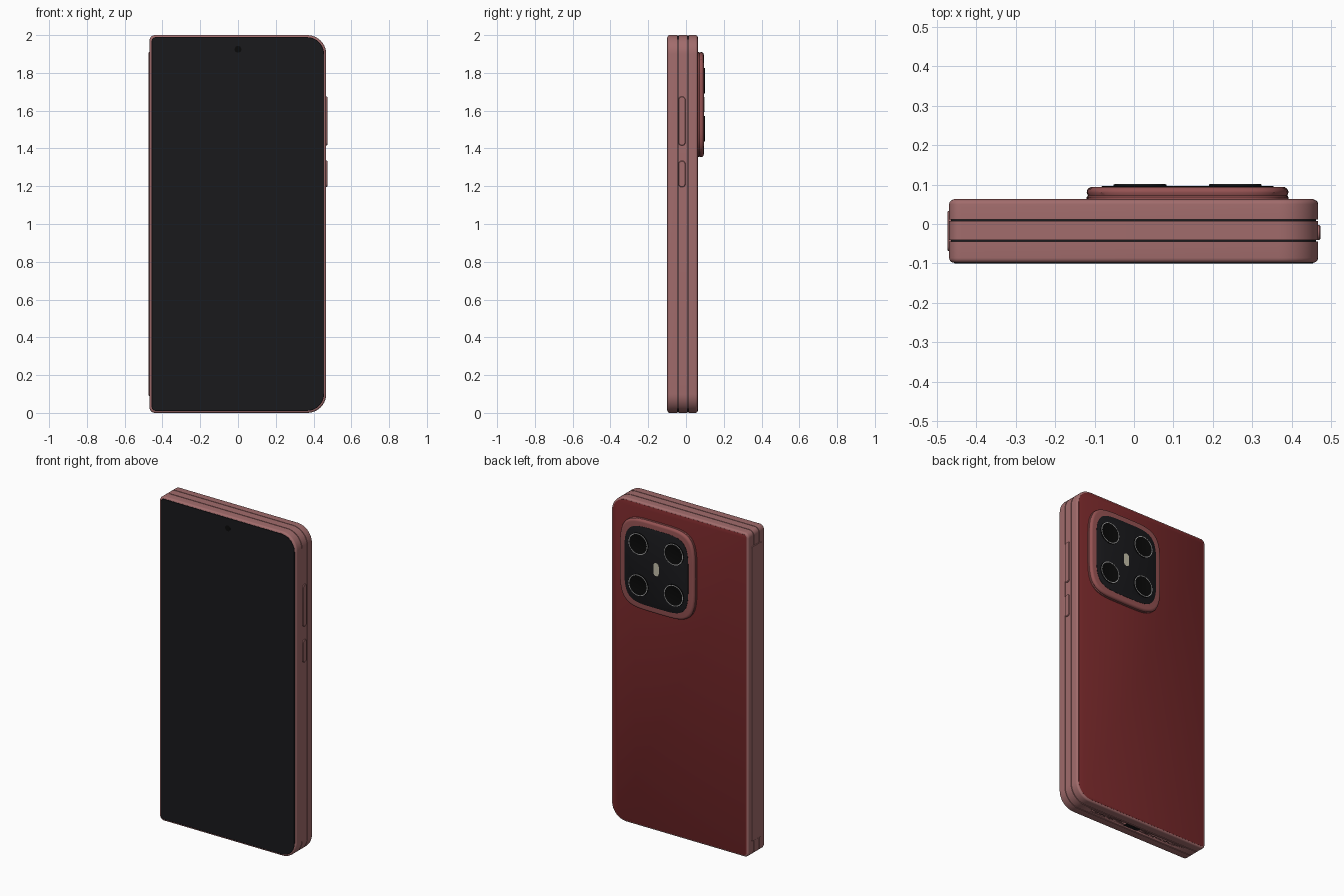
import bpy, bmesh, math

if "Cube" in bpy.data.objects:
    bpy.data.objects.remove(bpy.data.objects["Cube"])


def material(name, rgb):
    m = bpy.data.materials.new(name)
    m.diffuse_color = (*rgb, 1)
    m.use_nodes = True
    m.node_tree.nodes["Principled BSDF"].inputs["Base Color"].default_value = m.diffuse_color
    return m


FRAME = material("rose_metal", (0.36, 0.15, 0.15))
RING = material("deep_rose", (0.30, 0.085, 0.085))
RED = material("red_back", (0.19, 0.022, 0.024))
BLACK = material("black_glass", (0.010, 0.010, 0.012))
LENS = material("lens_black", (0.003, 0.003, 0.003))
SILVER = material("silver", (0.35, 0.35, 0.35))
CREAM = material("cream", (0.55, 0.52, 0.40))

# How (u, v, w) maps to the world; w is the extrusion direction
ALONG_Y = lambda u, v, w: (u, w, v)
ALONG_X = lambda u, v, w: (w, u, v)
ALONG_Z = lambda u, v, w: (u, v, w)


def rounded(u0, u1, v0, v1, r_left, r_right, steps=10):
    """Outline function of inset: rounded rectangle with left/right radii."""
    def at(d):
        pts = []
        for k, (su, sv) in enumerate([(1, 1), (-1, 1), (-1, -1), (1, -1)]):
            r = max((r_right if su > 0 else r_left) - d, 0.001)
            cu = u1 - d - r if su > 0 else u0 + d + r
            cv = v1 - d - r if sv > 0 else v0 + d + r
            for i in range(steps + 1):
                a = math.pi / 2 * (k + i / steps)
                pts.append((cu + r * math.cos(a), cv + r * math.sin(a)))
        return pts
    return at


def squircle(cu, cv, ru, rv, n=4.5, count=72):
    def at(d):
        pts = []
        for i in range(count):
            c, s = math.cos(math.tau * i / count), math.sin(math.tau * i / count)
            pts.append((cu + (ru - d) * math.copysign(abs(c) ** (2 / n), c),
                        cv + (rv - d) * math.copysign(abs(s) ** (2 / n), s)))
        return pts
    return at


def circle(cu, cv, r, count=40):
    return squircle(cu, cv, r, r, 2, count)


def loft(name, shapes, layers, axis, mat, closed=False):
    """Stack insets of each outline at the given depths: layers = (inset, w)."""
    bm = bmesh.new()
    for shape in shapes:
        rings = [[bm.verts.new(axis(u, v, w)) for u, v in shape(d)] for d, w in layers]
        pairs = list(zip(rings, rings[1:]))
        if closed:
            pairs.append((rings[-1], rings[0]))
        else:
            bm.faces.new(rings[0])
            bm.faces.new(rings[-1])
        for a, b in pairs:
            for i in range(len(a)):
                j = (i + 1) % len(a)
                bm.faces.new((a[i], a[j], b[j], b[i]))
    bmesh.ops.recalc_face_normals(bm, faces=bm.faces)
    me = bpy.data.meshes.new(name)
    bm.to_mesh(me)
    bm.free()
    ob = bpy.data.objects.new(name, me)
    bpy.context.collection.objects.link(ob)
    me.materials.append(mat)
    bpy.ops.object.select_all(action='DESELECT')
    ob.select_set(True)
    bpy.context.view_layer.objects.active = ob
    bpy.ops.object.shade_smooth_by_angle(angle=math.radians(35))
    return ob


def round_over(r, edge, direction, steps=5):
    """Quarter-round edge layers ending at depth `edge`."""
    return [(r * (1 - math.cos(a)), edge - direction * r * (1 - math.sin(a)))
            for a in (math.pi / 2 * i / steps for i in range(steps + 1))]


# Three folded slabs with thin seams, and the dark core seen in the seams
body = rounded(-0.469, 0.467, 0, 2, 0.03, 0.10)
loft("front_slab", [body], [(0, -0.045)] + round_over(0.012, -0.098, -1), ALONG_Y, FRAME)
middle = loft("middle_slab", [body], [(0, -0.041), (0, 0.008)], ALONG_Y, FRAME)
loft("back_slab", [body], [(0, 0.012)] + round_over(0.012, 0.062, 1), ALONG_Y, FRAME)
loft("seam_core", [body], [(0.005, -0.055), (0.005, 0.02)], ALONG_Y, BLACK)

# Charging port and speaker holes cut in the bottom edge
port = rounded(-0.055, 0.055, -0.032, -0.001, 0.015, 0.015, 6)
holes = [circle(s * (0.13 + 0.03 * i), -0.0165, 0.006, 12) for s in (-1, 1) for i in range(6)]
cutter = loft("port_cutter", [port] + holes, [(0, -0.02), (0, 0.01)], ALONG_Z, BLACK)
cutter.hide_render = True
mod = middle.modifiers.new("ports", 'BOOLEAN')
mod.operation, mod.object, mod.solver = 'DIFFERENCE', cutter, 'EXACT'
bpy.context.view_layer.objects.active = middle
bpy.ops.object.modifier_apply(modifier="ports")
bpy.data.objects.remove(cutter)

# Cover screen, selfie camera and back panel
panel = rounded(-0.457, 0.456, 0.011, 1.989, 0.02, 0.09)
loft("cover_screen", [panel], [(0, -0.09), (0, -0.0985), (0.002, -0.1)], ALONG_Y, BLACK)
loft("selfie_camera", [circle(0, 1.925, 0.018)], [(0, -0.095), (0, -0.1005)], ALONG_Y, LENS)
loft("back_panel", [panel], [(0, 0.05), (0, 0.0625), (0.002, 0.0635)], ALONG_Y, RED)

# Hinge cover on the fold side
spine = rounded(-0.068, 0.033, 0.09, 1.91, 0.012, 0.012, 4)
loft("hinge_cover", [spine], [(0, -0.464), (0, -0.4715), (0.002, -0.473)], ALONG_X, FRAME)

# Side buttons
for name, z0, z1 in (("volume_button", 1.415, 1.675), ("power_button", 1.195, 1.335)):
    shape = rounded(-0.040, -0.003, z0, z1, 0.018, 0.018, 8)
    loft(name, [shape], [(0, 0.46), (0, 0.470), (0.003, 0.473)], ALONG_X, FRAME)

# Camera island: stepped base, raised ring, glass plate
CX, CZ = 0.136, 1.632
island = squircle(CX, CZ, 0.256, 0.278)
loft("camera_island", [island],
     [(0, 0.055), (0, 0.068), (0.003, 0.072)] + round_over(0.014, 0.094, 1), ALONG_Y, RING)
loft("camera_glass", [squircle(CX, CZ, 0.218, 0.24)], [(0, 0.088), (0, 0.0955), (0.001, 0.096)],
     ALONG_Y, BLACK)

# Four lenses with silver trims
for i, (sx, sz) in enumerate([(1, 1), (-1, 1), (-1, -1), (1, -1)]):
    spot = circle(CX + sx * 0.121, CZ + sz * 0.127, 0.067)
    loft(f"lens_{i + 1}", [spot], [(0, 0.09), (0, 0.1), (0.009, 0.1), (0.014, 0.0985)], ALONG_Y, LENS)
    loft(f"lens_trim_{i + 1}", [spot], [(0.002, 0.0995), (0.002, 0.101), (0.007, 0.101), (0.007, 0.0995)],
         ALONG_Y, SILVER, closed=True)

# Flash between the lenses
loft("flash", [rounded(CX - 0.018, CX + 0.018, CZ - 0.04, CZ + 0.04, 0.017, 0.017, 8)],
     [(0, 0.09), (0, 0.097)], ALONG_Y, CREAM)
